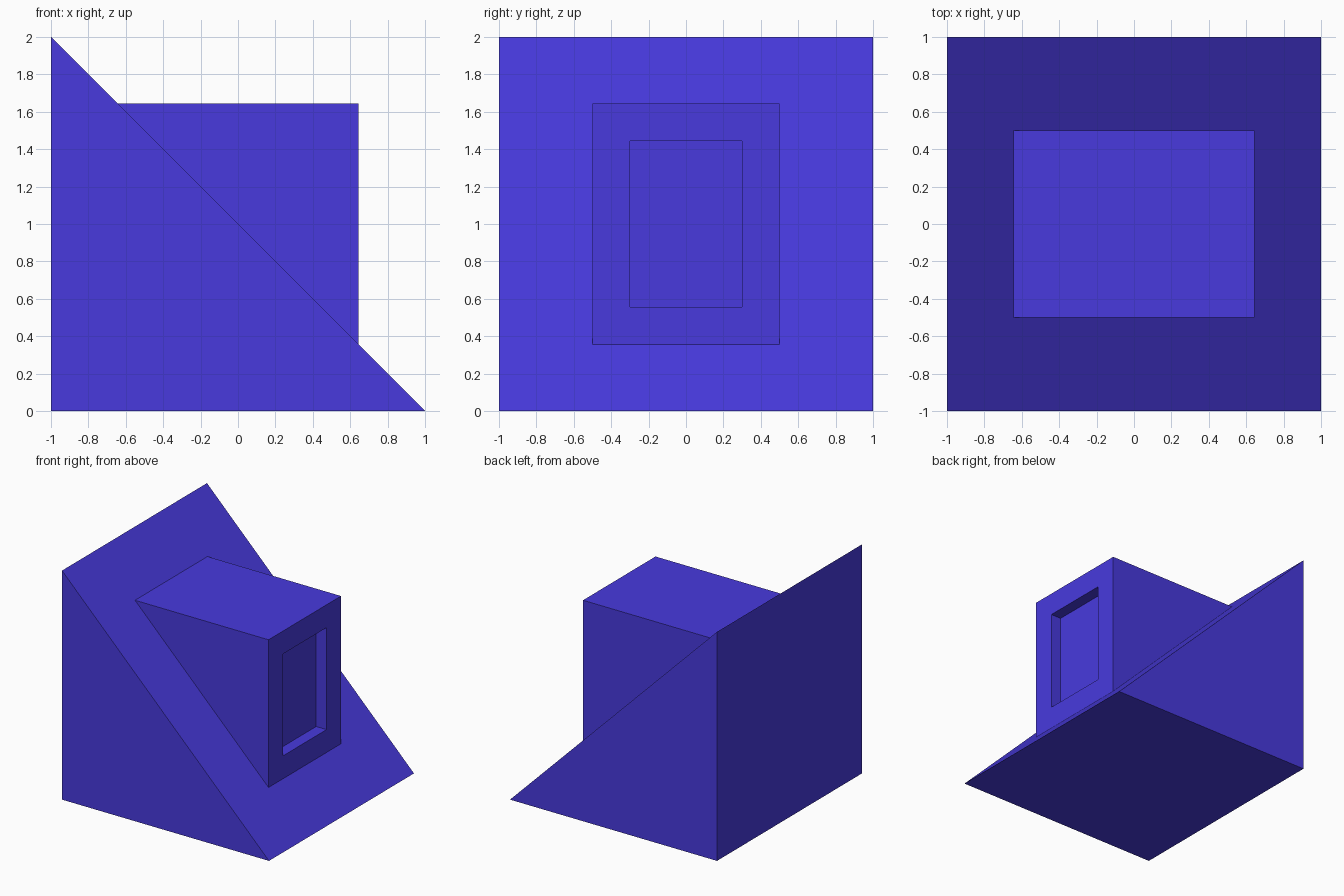
import bpy
import bmesh
from mathutils import Vector

cube = bpy.data.objects.get("Cube")
if cube:
    bpy.data.objects.remove(cube, do_unlink=True)

# Single flat colour
blue = bpy.data.materials.new("violet_blue")
blue.use_nodes = True
colour = (0.065, 0.042, 0.73, 1)
blue.diffuse_color = colour
blue.node_tree.nodes["Principled BSDF"].inputs["Base Color"].default_value = colour


def prism(profile, half_width):
    """Extrude an x-z profile symmetrically along y."""
    bm = bmesh.new()
    base = bm.faces.new([bm.verts.new((x, -half_width, z)) for x, z in profile])
    out = bmesh.ops.extrude_face_region(bm, geom=[base], use_keep_orig=True)
    verts = [v for v in out["geom"] if isinstance(v, bmesh.types.BMVert)]
    bmesh.ops.translate(bm, verts=verts, vec=(0, 2 * half_width, 0))
    bmesh.ops.recalc_face_normals(bm, faces=bm.faces[:])
    bm.normal_update()
    return bm


def facing(bm, direction):
    return max(bm.faces, key=lambda f: f.normal.dot(Vector(direction)))


def add_object(name, bm):
    mesh = bpy.data.meshes.new(name)
    bm.to_mesh(mesh)
    bm.free()
    mesh.materials.append(blue)
    obj = bpy.data.objects.new(name, mesh)
    bpy.context.collection.objects.link(obj)


# Sloped roof wedge
add_object("roof_wedge", prism([(-1, 0), (1, 0), (-1, 2)], 1))

# Dormer standing on the slope, with a recessed window
e = 0.645
dormer = prism([(-e, 1 + e), (e, 1 - e), (e, 1 + e)], 0.5)
pane = facing(dormer, (1, 0, 0))
bmesh.ops.inset_region(dormer, faces=[pane], thickness=0.2, use_even_offset=True)
pane = bmesh.ops.extrude_discrete_faces(dormer, faces=[pane])["faces"][0]
bmesh.ops.translate(dormer, verts=pane.verts[:], vec=(-0.1, 0, 0))
dormer.normal_update()

# Open the dormer where it meets the roof
bmesh.ops.delete(dormer, geom=[facing(dormer, (-1, 0, -1))], context="FACES_ONLY")
add_object("dormer", dormer)
